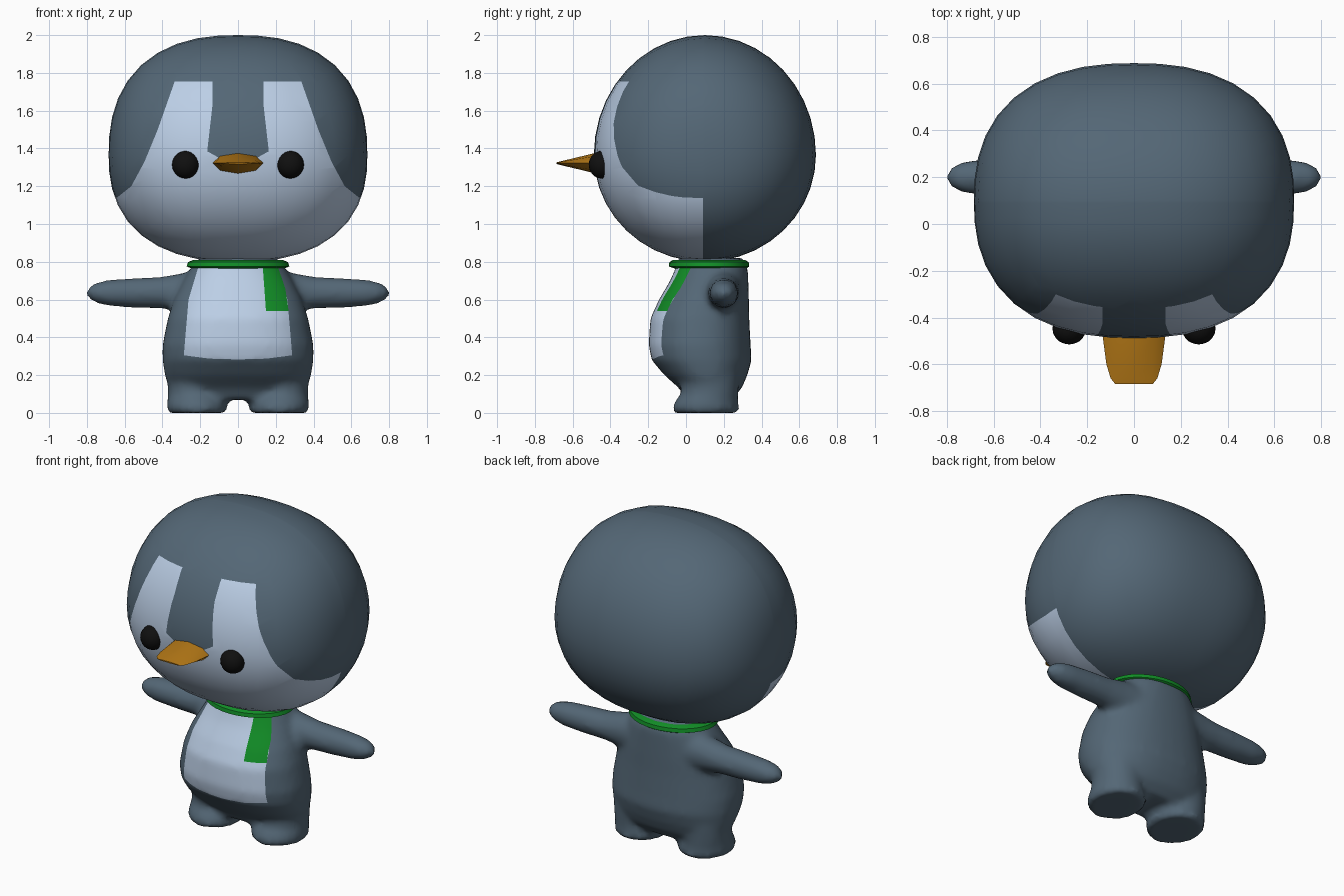
import bpy, bmesh, math
from mathutils import Vector
from mathutils.geometry import intersect_point_line

if "Cube" in bpy.data.objects:
    bpy.data.objects.remove(bpy.data.objects["Cube"])


def material(name, rgb):
    m = bpy.data.materials.new(name)
    m.diffuse_color = (*rgb, 1)
    m.use_nodes = True
    m.node_tree.nodes["Principled BSDF"].inputs["Base Color"].default_value = m.diffuse_color
    return m


SLATE = material("slate", (0.088, 0.135, 0.18))
WHITE = material("pale_blue_white", (0.50, 0.62, 0.79))
GREEN = material("green", (0.006, 0.27, 0.02))
ORANGE = material("orange", (0.45, 0.185, 0.008))
BLACK = material("black", (0.005, 0.005, 0.005))


def make(name, bm, *mats):
    bmesh.ops.recalc_face_normals(bm, faces=bm.faces[:])
    me = bpy.data.meshes.new(name)
    bm.to_mesh(me)
    bm.free()
    ob = bpy.data.objects.new(name, me)
    bpy.context.collection.objects.link(ob)
    for m in mats:
        me.materials.append(m)
    return ob


def activate(ob):
    bpy.ops.object.select_all(action='DESELECT')
    ob.select_set(True)
    bpy.context.view_layer.objects.active = ob


def smooth(ob, angle=50):
    activate(ob)
    bpy.ops.object.shade_smooth_by_angle(angle=math.radians(angle))


def loft(bm, axis, rings, sides=28, power=2.0, sign=1):
    """Skin superellipse rings (t, cu, ru, cv, rv) stacked along an axis; sign mirrors x."""
    loops = []
    for t, cu, ru, cv, rv in rings:
        loop = []
        for i in range(sides):
            a = 2 * math.pi * i / sides
            c, s = math.cos(a), math.sin(a)
            u = cu + ru * math.copysign(abs(c) ** (2 / power), c)
            v = cv + rv * math.copysign(abs(s) ** (2 / power), s)
            x, y, z = {'X': (t, u, v), 'Y': (u, t, v), 'Z': (u, v, t)}[axis]
            loop.append(bm.verts.new((sign * x, y, z)))
        loops.append(loop)
    for a, b in zip(loops, loops[1:]):
        for i in range(sides):
            j = (i + 1) % sides
            bm.faces.new((a[i], a[j], b[j], b[i]))
    bm.faces.new(loops[0])
    bm.faces.new(loops[-1])


def inside(p, poly):
    hit = False
    for (ax, az), (bx, bz) in zip(poly, poly[1:] + poly[:1]):
        if (az > p.z) != (bz > p.z) and p.x < ax + (p.z - az) * (bx - ax) / (bz - az):
            hit = not hit
    return hit


def paint(ob, poly, index, y_max):
    """Cut a front-projected outline into the surface and colour the faces within it."""
    bm = bmesh.new()
    bm.from_mesh(ob.data)

    def cut(faces, co, no):
        geom = set(faces)
        for f in faces:
            geom.update(f.edges)
            geom.update(f.verts)
        bmesh.ops.bisect_plane(bm, geom=list(geom), dist=1e-5, plane_co=co, plane_no=no)

    cut(bm.faces[:], (0, y_max, 0), (0, 1, 0))
    for (ax, az), (bx, bz) in zip(poly, poly[1:] + poly[:1]):
        if abs(ax - bx) + abs(az - bz) < 1e-6:
            continue
        near = []
        for f in bm.faces:
            xs = [v.co.x for v in f.verts]
            zs = [v.co.z for v in f.verts]
            if (f.calc_center_median().y < y_max and max(xs) > min(ax, bx) and min(xs) < max(ax, bx) + 1e-6
                    and max(zs) > min(az, bz) and min(zs) < max(az, bz) + 1e-6):
                near.append(f)
        if near:
            cut(near, (ax, 0, az), Vector((bz - az, 0, ax - bx)).normalized())
    for f in bm.faces:
        c = f.calc_center_median()
        if c.y < y_max and inside(c, poly):
            f.material_index = index
    bm.to_mesh(ob.data)
    bm.free()


def mirrored(half):
    return half + [(-x, z) for x, z in reversed(half)]


# Head: rounded cube, squarer across its width
bm = bmesh.new()
bmesh.ops.create_cube(bm, size=2)
bmesh.ops.subdivide_edges(bm, edges=bm.edges[:], cuts=9, use_grid_fill=True)
for v in bm.verts:
    x, y, z = (math.tan(c * math.pi / 4) for c in v.co)
    n = (abs(x) ** 2.4 + math.hypot(y, z) ** 2.4) ** (1 / 2.4)
    v.co = (0.685 * x / n, 0.1 + 0.588 * y / n, 1.365 + (0.635 if z > 0 else 0.565) * z / n)
head = make("head", bm, SLATE, WHITE)
face_outline = [(0, 1.345), (0.1, 1.35), (0.163, 1.385), (0.135, 1.63), (0.135, 1.755),
                (0.335, 1.755), (0.425, 1.5), (0.495, 1.33), (0.565, 1.2), (0.64, 1.14),
                (0.8, 1.11), (0.8, 0.7), (0, 0.7)]
paint(head, mirrored(face_outline), 1, 0.09)
smooth(head, 60)

# Body: torso, legs and arms fused into one soft skin
bm = bmesh.new()
loft(bm, 'Z', [(0.07, 0, 0.28, 0.12, 0.12), (0.13, 0, 0.365, 0.13, 0.165),
               (0.2, 0, 0.388, 0.105, 0.22), (0.28, 0, 0.4, 0.083, 0.265),
               (0.36, 0, 0.4, 0.072, 0.27), (0.5, 0, 0.372, 0.073, 0.262),
               (0.6, 0, 0.34, 0.095, 0.238), (0.7, 0, 0.29, 0.123, 0.207),
               (0.76, 0, 0.255, 0.135, 0.193), (0.82, 0, 0.21, 0.13, 0.17)], 40, 2.25)
for s in (1, -1):
    loft(bm, 'Z', [(0, 0.217, 0.15, 0.105, 0.168), (0.02, 0.217, 0.162, 0.105, 0.178),
                   (0.06, 0.219, 0.156, 0.108, 0.168), (0.1, 0.228, 0.143, 0.125, 0.152),
                   (0.2, 0.228, 0.147, 0.13, 0.152), (0.3, 0.2, 0.12, 0.12, 0.13)], sign=s)
    loft(bm, 'X', [(0.18, 0.19, 0.11, 0.64, 0.125), (0.3, 0.195, 0.092, 0.64, 0.1),
                   (0.4, 0.198, 0.084, 0.637, 0.084), (0.55, 0.2, 0.08, 0.635, 0.079),
                   (0.68, 0.2, 0.075, 0.635, 0.07), (0.75, 0.2, 0.061, 0.636, 0.055),
                   (0.785, 0.2, 0.038, 0.637, 0.034), (0.803, 0.2, 0.015, 0.637, 0.015)], sign=s)
body = make("body", bm)
activate(body)
fuse = body.modifiers.new("fuse", 'REMESH')
fuse.mode = 'VOXEL'
fuse.voxel_size = 0.02
soften = body.modifiers.new("soften", 'SMOOTH')
soften.factor = 0.5
soften.iterations = 6
for m in ("fuse", "soften"):
    bpy.ops.object.modifier_apply(modifier=m)
body.data.materials.clear()
for m in (SLATE, WHITE, GREEN):
    body.data.materials.append(m)
base = min(v.co.z for v in body.data.vertices)
for v in body.data.vertices:
    v.co.z -= base * max(0, 1 - v.co.z / 0.1)

# Belly patch and hanging scarf end
paint(body, mirrored([(0, 0.283), (0.15, 0.287), (0.287, 0.305), (0.262, 0.6), (0.205, 0.79), (0, 0.79)]), 1, 0.05)
paint(body, [(0.13, 0.79), (0.148, 0.54), (0.268, 0.54), (0.25, 0.66), (0.205, 0.79)], 2, 0.05)
smooth(body, 60)

# Scarf collar
bm = bmesh.new()
loft(bm, 'Z', [(0.765, 0, 0.245, 0.13, 0.19), (0.775, 0, 0.272, 0.122, 0.213),
               (0.798, 0, 0.265, 0.122, 0.21), (0.81, 0, 0.235, 0.122, 0.19)], 32)
smooth(make("scarf_collar", bm, GREEN), 40)

# Beak: flat wedge with a blunt tip
bm = bmesh.new()
loft(bm, 'Y', [(-0.42, 0, 0.134, 1.322, 0.06), (-0.48, 0, 0.134, 1.322, 0.054),
               (-0.6, 0, 0.118, 1.322, 0.025), (-0.66, 0, 0.1, 1.322, 0.011),
               (-0.685, 0, 0.08, 1.322, 0.004)], 8)
smooth(make("beak", bm, ORANGE), 30)

# Eyes
for side, s in (("left", 1), ("right", -1)):
    bm = bmesh.new()
    bmesh.ops.create_uvsphere(bm, u_segments=20, v_segments=12, radius=1)
    for v in bm.verts:
        v.co = (s * 0.277 + 0.072 * v.co.x, -0.447 + 0.068 * v.co.y, 1.314 + 0.073 * v.co.z)
    smooth(make(side + "_eye", bm, BLACK), 60)
